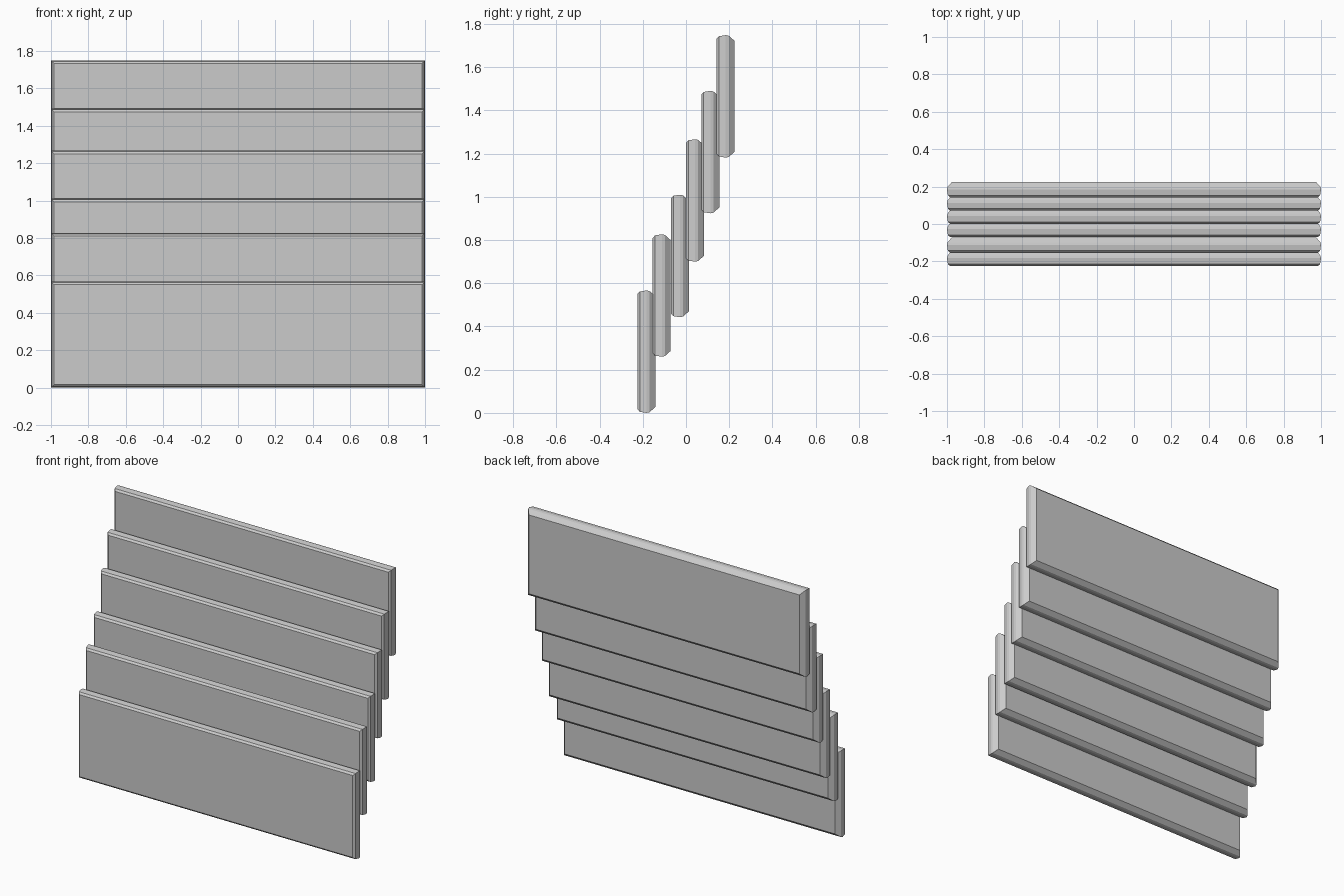
import bpy, bmesh

if "Cube" in bpy.data.objects:
    bpy.data.objects.remove(bpy.data.objects["Cube"])

HALF_W, HEIGHT = 1.0, 0.567
# plank section: (depth from front face, inset of the outline)
SECTION = [(0.0, 0.017), (0.011, 0.005), (0.042, 0.0), (0.056, 0.003), (0.083, 0.027)]
# front y and bottom z of each plank
PLANKS = [(-0.225, 0.0), (-0.154, 0.26), (-0.07, 0.443),
          (0.0, 0.70), (0.071, 0.924), (0.142, 1.182)]


def make_plank(name, y, z):
    bm = bmesh.new()
    rings = []
    for depth, inset in SECTION:
        w, lo, hi = HALF_W - inset, z + inset, z + HEIGHT - inset
        rings.append([bm.verts.new((px, y + depth, pz))
                      for px, pz in ((-w, lo), (w, lo), (w, hi), (-w, hi))])
    # front and back faces
    bm.faces.new(rings[0])
    bm.faces.new(rings[-1][::-1])
    # chamfered rim
    for a, b in zip(rings, rings[1:]):
        for i in range(4):
            j = (i + 1) % 4
            bm.faces.new((a[i], b[i], b[j], a[j]))
    bmesh.ops.recalc_face_normals(bm, faces=bm.faces)
    mesh = bpy.data.meshes.new(name)
    bm.to_mesh(mesh)
    bm.free()
    bpy.context.collection.objects.link(bpy.data.objects.new(name, mesh))


# stepped stack of overlapping planks
for n, (y, z) in enumerate(PLANKS, 1):
    make_plank(f"plank_{n}", y, z)
